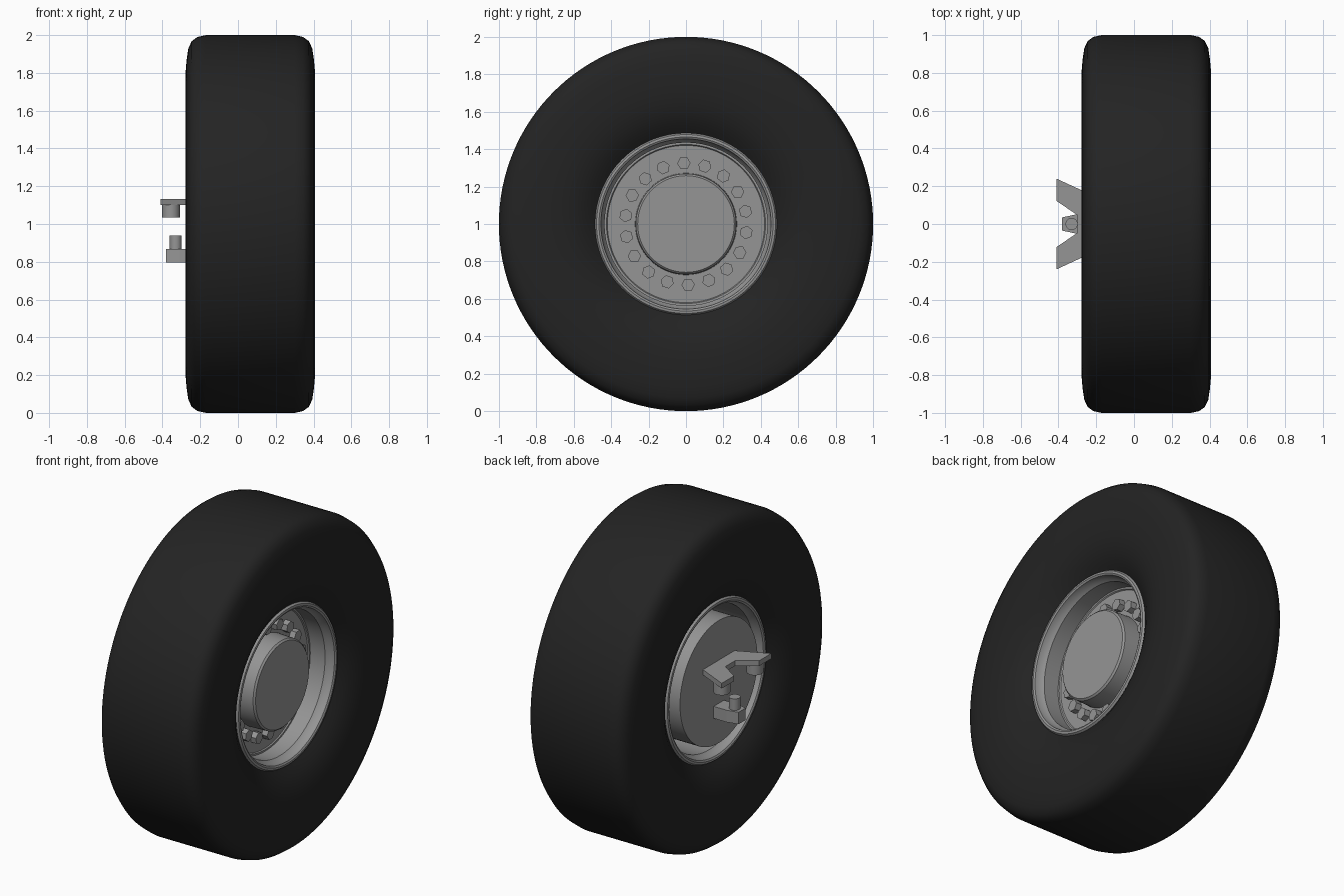
import bpy, bmesh, math
from mathutils import Matrix, Vector

cube = bpy.data.objects.get("Cube")
if cube:
    bpy.data.objects.remove(cube, do_unlink=True)

AXLE = Vector((0, 0, 1))


def material(name, value):
    m = bpy.data.materials.new(name)
    m.use_nodes = True
    color = (value, value, value, 1)
    m.diffuse_color = color
    bsdf = m.node_tree.nodes["Principled BSDF"]
    bsdf.inputs["Base Color"].default_value = color
    bsdf.inputs["Roughness"].default_value = 0.8
    return m


RUBBER = material("black rubber", 0.017)
METAL = material("grey metal", 0.3)


def finish(name, bm, mat, angle=None):
    bmesh.ops.recalc_face_normals(bm, faces=bm.faces)
    mesh = bpy.data.meshes.new(name)
    bm.to_mesh(mesh)
    bm.free()
    mesh.materials.append(mat)
    obj = bpy.data.objects.new(name, mesh)
    bpy.context.collection.objects.link(obj)
    if angle:
        bpy.ops.object.select_all(action="DESELECT")
        obj.select_set(True)
        bpy.context.view_layer.objects.active = obj
        bpy.ops.object.shade_smooth_by_angle(angle=math.radians(angle))
    return obj


def lathe(name, profile, mat, closed=False, steps=96, angle=35):
    """Spin (x, radius) points around the axle."""
    bm = bmesh.new()
    verts = [bm.verts.new((x, 0, 1 + r)) for x, r in profile]
    pairs = list(zip(verts, verts[1:]))
    if closed:
        pairs.append((verts[-1], verts[0]))
    edges = [bm.edges.new(p) for p in pairs]
    bmesh.ops.spin(bm, geom=verts + edges, cent=AXLE, axis=(1, 0, 0),
                   angle=math.tau, steps=steps)
    bmesh.ops.remove_doubles(bm, verts=bm.verts, dist=0.0005)
    return finish(name, bm, mat, angle)


def prism(name, outline, z0, z1, mat):
    """Extrude an (x, y) outline upward."""
    bm = bmesh.new()
    face = bm.faces.new([bm.verts.new((x, y, z0)) for x, y in outline])
    top = bmesh.ops.extrude_face_region(bm, geom=[face])["geom"]
    moved = [v for v in top if isinstance(v, bmesh.types.BMVert)]
    bmesh.ops.translate(bm, verts=moved, vec=(0, 0, z1 - z0))
    return finish(name, bm, mat)


def pin(name, x, y, z0, z1, r, mat):
    bm = bmesh.new()
    bmesh.ops.create_cone(bm, cap_ends=True, segments=32, radius1=r, radius2=r,
                          depth=z1 - z0,
                          matrix=Matrix.Translation((x, y, (z0 + z1) / 2)))
    return finish(name, bm, mat, 35)


# Tire: half section mirrored about its middle plane
MID = 0.065
half = [(0.0, 1.0), (0.235, 1.0), (0.28, 0.99), (0.31, 0.968), (0.328, 0.93),
        (0.337, 0.87), (0.343, 0.8), (0.343, 0.72), (0.336, 0.65),
        (0.32, 0.59), (0.298, 0.54), (0.275, 0.505), (0.255, 0.475)]
section = [(MID - x, r) for x, r in reversed(half)]
section += [(MID + x, r) for x, r in half[1:]]
lathe("tire", section, RUBBER, closed=True, steps=128, angle=40)

# Rim: barrel with a rolled lip on both sides
lip = [(0.235, 0.478), (0.262, 0.486), (0.274, 0.478), (0.276, 0.465),
       (0.27, 0.455), (0.24, 0.45), (0.22, 0.435)]
barrel = [(MID - x, r) for x, r in reversed(lip)]
barrel += [(MID + x, r) for x, r in lip]
lathe("rim", barrel, METAL, closed=True)

# Wheel disc, hub cap and brake drum
lathe("wheel_disc", [(0.15, 0), (0.15, 0.437), (0.185, 0.437), (0.185, 0.425),
                     (0.178, 0.42), (0.178, 0)], METAL)
lathe("hub_cap", [(0.17, 0.272), (0.29, 0.268), (0.3, 0.258), (0.3, 0)], METAL)
lathe("brake_drum", [(0.155, 0.375), (-0.222, 0.375), (-0.222, 0)], METAL)

# Ring of hexagonal wheel bolts
BOLTS = 18
bm = bmesh.new()
for i in range(BOLTS):
    turn = Matrix.Rotation(math.tau * (i + 0.1) / BOLTS, 4, "X")
    place = (Matrix.Translation(AXLE) @ turn @ Matrix.Translation((0.195, 0, 0.325))
             @ Matrix.Rotation(math.pi / 2, 4, "Y"))
    bmesh.ops.create_cone(bm, cap_ends=True, segments=6, radius1=0.036,
                          radius2=0.036, depth=0.04, matrix=place)
finish("wheel_bolts", bm, METAL)

# Upper forked bracket with a pin under each arm
side = [(-0.215, 0.15), (-0.41, 0.24), (-0.41, 0.122), (-0.3, 0.047)]
fork = side + [(x, -y) for x, y in reversed(side)]
prism("upper_bracket", fork, 1.1, 1.132, METAL)
for label, s in (("left", 1), ("right", -1)):
    pin("upper_pin_" + label, -0.355, s * 0.16, 1.035, 1.105, 0.047, METAL)

# Lower tapered bracket with its pin
prism("lower_bracket", [(-0.215, 0.05), (-0.31, 0.05), (-0.38, 0.035),
                        (-0.38, -0.035), (-0.31, -0.05), (-0.215, -0.05)],
      0.795, 0.868, METAL)
pin("lower_pin", -0.33, 0, 0.865, 0.938, 0.032, METAL)
